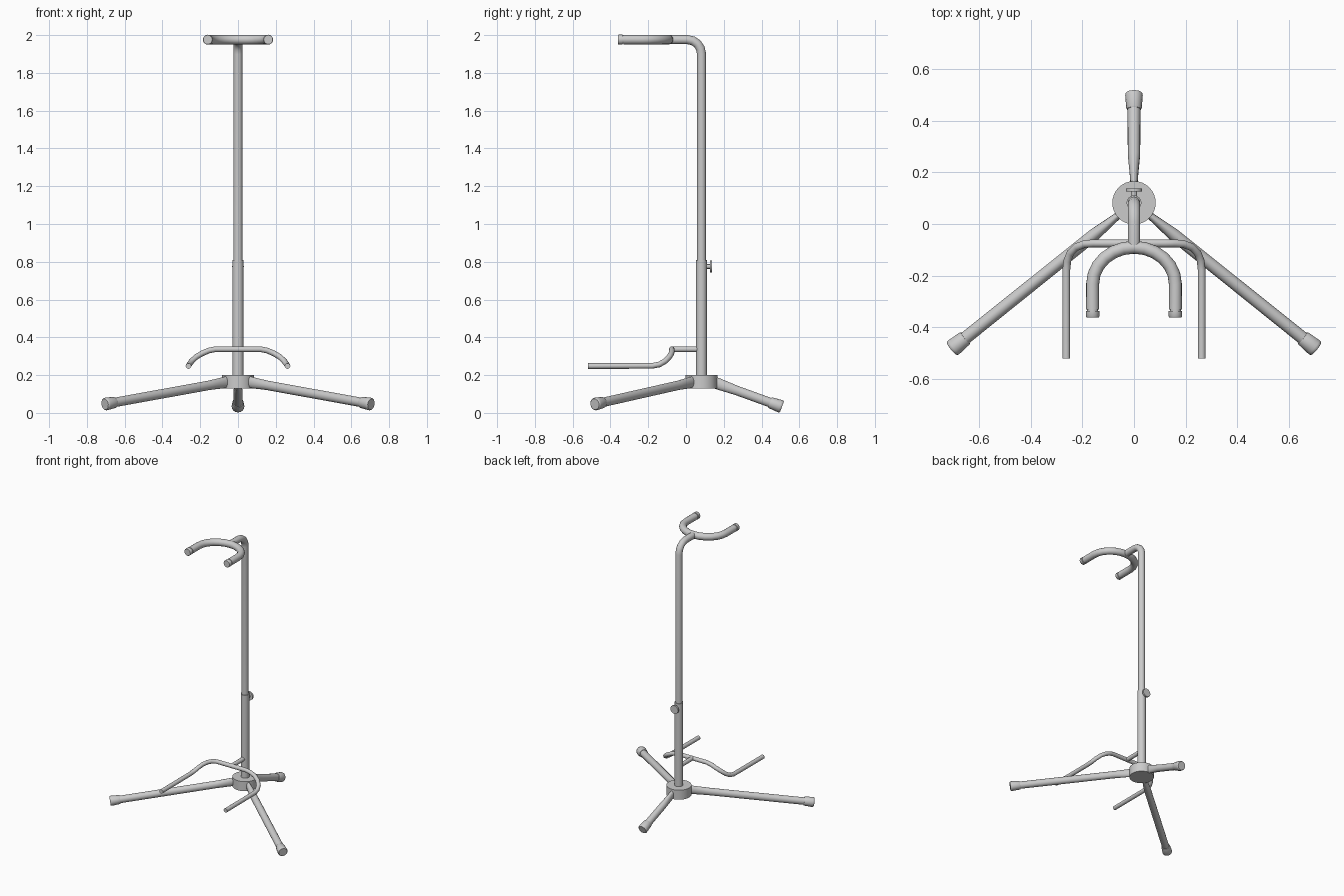
import bpy, bmesh, math
from mathutils import Vector

if "Cube" in bpy.data.objects:
    bpy.data.objects.remove(bpy.data.objects["Cube"])

PY = 0.082  # y of the pole axis


def tube(name, pts, radii, hint=(0, 0, 1), sides=16):
    """Sweep an ellipse along pts; radii is one radius or a list of r / (side, up) per point."""
    pts = [Vector(p) for p in pts]
    if not isinstance(radii, list):
        radii = [radii] * len(pts)
    bm = bmesh.new()
    rings = []
    for i, p in enumerate(pts):
        a = (p - pts[i - 1]).normalized() if i > 0 else Vector()
        b = (pts[i + 1] - p).normalized() if i < len(pts) - 1 else Vector()
        t = (a + b).normalized()
        side = t.cross(Vector(hint)).normalized()
        up = side.cross(t)
        r = radii[i] if isinstance(radii[i], tuple) else (radii[i], radii[i])
        angles = [2 * math.pi * k / sides for k in range(sides)]
        rings.append([bm.verts.new(p + side * r[0] * math.cos(q) + up * r[1] * math.sin(q))
                      for q in angles])
    for r0, r1 in zip(rings, rings[1:]):
        for k in range(sides):
            n = (k + 1) % sides
            bm.faces.new((r0[k], r0[n], r1[n], r1[k]))
    bm.faces.new(rings[0])
    bm.faces.new(rings[-1])
    bmesh.ops.recalc_face_normals(bm, faces=bm.faces)
    mesh = bpy.data.meshes.new(name)
    bm.to_mesh(mesh)
    bm.free()
    ob = bpy.data.objects.new(name, mesh)
    bpy.context.collection.objects.link(ob)
    bpy.ops.object.select_all(action='DESELECT')
    ob.select_set(True)
    bpy.context.view_layer.objects.active = ob
    bpy.ops.object.shade_smooth_by_angle(angle=math.radians(40))
    return ob


def leg(label, tip):
    """Flattened at the hub, round further out, with a rubber foot."""
    tip = Vector(tip)
    hub = Vector((0, PY, tip.z))
    out = (tip - hub).normalized()
    start = hub + out * 0.055
    start.z = 0.166
    axis = (tip - start).normalized()
    along = lambda d: start + axis * d
    length = (tip - start).length
    tube(label + "_leg", [along(0), along(0.04), along(0.14), along(length - 0.03)],
         [(0.014, 0.03), (0.015, 0.03), (0.024, 0.025), (0.025, 0.025)])
    tube(label + "_foot", [along(length - d) for d in (0.068, 0.064, 0.012, 0.004, 0)],
         [0.028, 0.030, 0.034, 0.033, 0.029])


# hub and telescopic pole
tube("hub", [(0, PY, 0.13), (0, PY, 0.2)], 0.084, (1, 0, 0), 32)
tube("lower_pole", [(0, PY, 0.19), (0, PY, 0.81)], 0.029, (1, 0, 0))
R = 0.075
bend = [(0, PY - R + R * math.cos(a), 1.976 - R + R * math.sin(a))
        for a in (math.pi / 2 * i / 4 for i in range(5))]
tube("upper_pole", [(0, PY, 0.78)] + bend + [(0, -0.09, 1.976)], 0.024, (1, 0, 0))

# height clamp knob
tube("knob_stem", [(0, PY + 0.02, 0.775), (0, 0.128, 0.775)], 0.012)
tube("knob_disc", [(0, 0.126, 0.775), (0, 0.138, 0.775)], 0.031)

# neck yoke with end caps
arc = [(0.16 * math.cos(a), -0.232 + 0.142 * math.sin(a), 1.976)
       for a in (math.pi * i / 12 for i in range(13))]
tube("neck_yoke", [(0.16, -0.33, 1.976)] + arc + [(-0.16, -0.33, 1.976)], 0.025)
for s, label in ((1, "right"), (-1, "left")):
    tube(label + "_yoke_cap",
         [(s * 0.16, y, 1.976) for y in (-0.32, -0.336, -0.337, -0.358, -0.361)],
         [0.021, 0.021, 0.026, 0.026, 0.024])

# body cradle: stub from the pole and a bent cross bar with two forward arms
tube("cradle_stub", [(0, PY, 0.337), (0, -0.075, 0.337)], 0.015)
half = [(0.12, -0.075, 0.337), (0.155, -0.075, 0.33), (0.19, -0.077, 0.315),
        (0.222, -0.089, 0.296), (0.246, -0.112, 0.273), (0.258, -0.142, 0.256),
        (0.262, -0.18, 0.249), (0.262, -0.52, 0.248)]
tube("body_cradle", [(-x, y, z) for x, y, z in reversed(half)] + half, 0.015)

# three legs
leg("right", (0.705, -0.483, 0.046))
leg("left", (-0.705, -0.483, 0.046))
leg("rear", (0, 0.508, 0.032))
